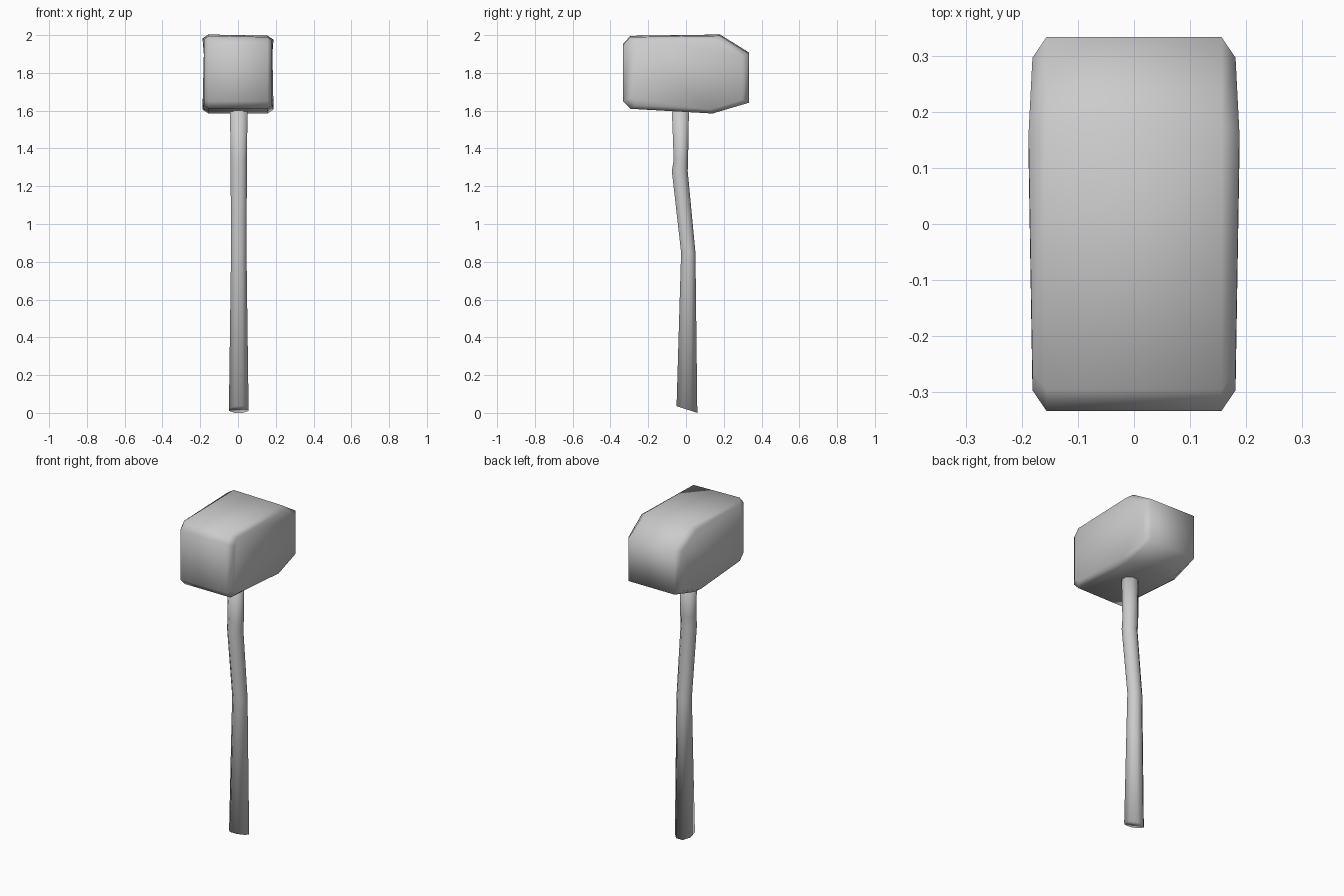
import bpy, bmesh, math

cube = bpy.data.objects.get("Cube")
if cube:
    bpy.data.objects.remove(cube, do_unlink=True)

grey = bpy.data.materials.new("plain grey")
grey.use_nodes = True
GREY = (0.6, 0.6, 0.6, 1)
grey.diffuse_color = GREY
grey.node_tree.nodes["Principled BSDF"].inputs["Base Color"].default_value = GREY


def loft(name, rings):
    """Skin a list of matching rings, cap both ends and shade smooth."""
    bm = bmesh.new()
    loops = [[bm.verts.new(p) for p in ring] for ring in rings]
    n = len(loops[0])
    for a, b in zip(loops, loops[1:]):
        for i in range(n):
            j = (i + 1) % n
            bm.faces.new((a[i], a[j], b[j], b[i]))
    bm.faces.new(loops[0])
    bm.faces.new(loops[-1])
    bmesh.ops.recalc_face_normals(bm, faces=bm.faces)
    for f in bm.faces:
        f.smooth = True
    mesh = bpy.data.meshes.new(name)
    bm.to_mesh(mesh)
    bm.free()
    mesh.materials.append(grey)
    obj = bpy.data.objects.new(name, mesh)
    bpy.context.collection.objects.link(obj)
    return obj


# Mallet head: side profile (y, z) with a chamfered rim on each cheek
profile = [(-0.333, 1.95), (-0.295, 1.993), (0.18, 2.0), (0.333, 1.905),
           (0.333, 1.642), (0.14, 1.585), (-0.295, 1.61), (-0.333, 1.65)]


def head_ring(x, scale_y, scale_z, bulge=0):
    tilt = -0.02 * x
    return [(x + math.copysign(bulge, x) * (0 < y < 0.2), y * scale_y,
             1.795 + (z - 1.795) * scale_z + tilt * (z > 1.8))
            for y, z in profile]


loft("mallet_head", [head_ring(-0.181, 0.89, 0.9, 0.007),
                     head_ring(-0.156, 1, 1),
                     head_ring(0.156, 1, 1),
                     head_ring(0.181, 0.89, 0.9, 0.007)])

# Crooked handle: (z, centre y, half width x, half depth y, slant of the cut)
stations = [(0.018, 0.005, 0.052, 0.055, -0.018), (0.85, 0.012, 0.041, 0.038, 0),
            (1.28, -0.033, 0.043, 0.042, 0), (1.34, -0.027, 0.044, 0.038, 0),
            (1.63, -0.03, 0.046, 0.046, 0)]
SIDES = 8
rings = []
for z, cy, rx, ry, slant in stations:
    ring = []
    for i in range(SIDES):
        a = 2 * math.pi * (i + 0.5) / SIDES
        c, s = math.cos(a) / math.cos(math.pi / SIDES), math.sin(a) / math.cos(math.pi / SIDES)
        ring.append((0.004 + rx * c, cy + ry * s, z + slant * s))
    rings.append(ring)
loft("handle", rings)
